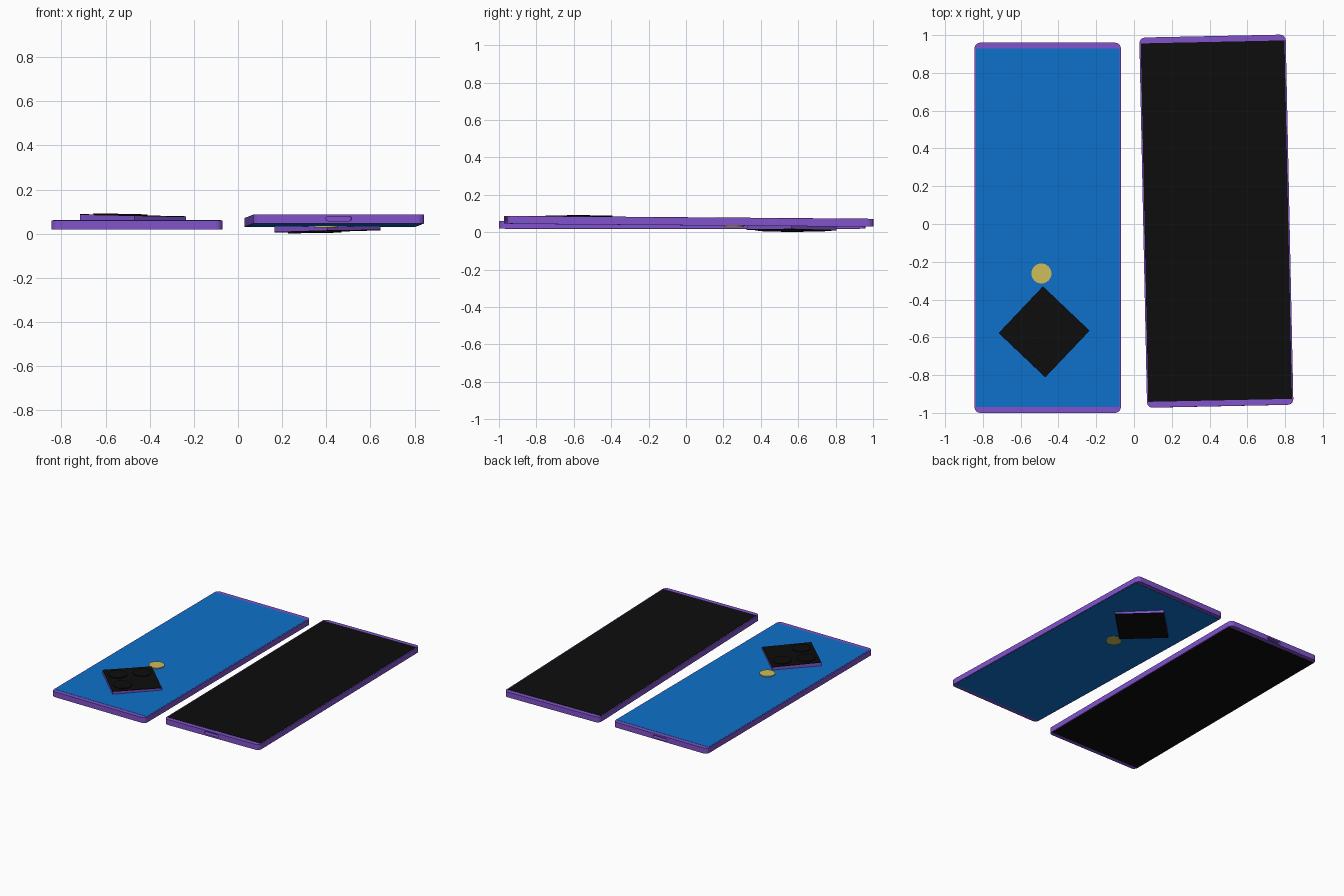
import bpy, bmesh, math
from mathutils import Matrix, Vector

if "Cube" in bpy.data.objects:
    bpy.data.objects.remove(bpy.data.objects["Cube"])


def mat(name, r, g, b):
    m = bpy.data.materials.new(name)
    m.diffuse_color = (r, g, b, 1)
    m.use_nodes = True
    m.node_tree.nodes["Principled BSDF"].inputs["Base Color"].default_value = m.diffuse_color
    return m


PURPLE = mat("purple", 0.22, 0.085, 0.60)
BLUE = mat("blue", 0.004, 0.165, 0.59)
BLACK = mat("black", 0.004, 0.004, 0.004)
YELLOW = mat("yellow", 0.62, 0.51, 0.10)

W, L, T = 0.775, 1.96, 0.04   # handset width, length, thickness


def finish(name, bm, material, matrix):
    me = bpy.data.meshes.new(name)
    bm.to_mesh(me)
    bm.free()
    me.materials.append(material)
    ob = bpy.data.objects.new(name, me)
    bpy.context.collection.objects.link(ob)
    ob.matrix_world = matrix
    return ob


def box(name, size, centre, material, matrix, bevel=0.0, axis=2):
    """Box whose edges along one axis may be rounded."""
    bm = bmesh.new()
    bmesh.ops.create_cube(bm, size=1)
    bmesh.ops.scale(bm, vec=size, verts=bm.verts)
    if bevel:
        edges = [e for e in bm.edges
                 if abs((e.verts[0].co - e.verts[1].co)[axis]) > 1e-5]
        bmesh.ops.bevel(bm, geom=edges, offset=bevel, segments=4,
                        profile=0.5, affect='EDGES')
    bmesh.ops.translate(bm, vec=centre, verts=bm.verts)
    return finish(name, bm, material, matrix)


def disc(name, radius, height, centre, material, matrix):
    bm = bmesh.new()
    bmesh.ops.create_cone(bm, cap_ends=True, segments=32, radius1=radius,
                          radius2=radius, depth=height)
    bmesh.ops.translate(bm, vec=centre, verts=bm.verts)
    return finish(name, bm, material, matrix)


def handset(prefix, m):
    """Back faces local +z, camera near -y, charging port on +y."""
    # Case with rounded corners
    body = box(prefix + "_case", (W, L, T), (0, 0, 0), PURPLE, m, 0.03)

    # Charging port recess
    port = box(prefix + "_port_cutter", (0.115, 0.06, 0.02), (0, L / 2, -0.002),
               PURPLE, m, 0.0095, axis=1)
    port.hide_render = True
    port.hide_viewport = True
    cut = body.modifiers.new("port", 'BOOLEAN')
    cut.object = port
    cut.solver = 'EXACT'

    # Back panel and screen
    panel = (W - 0.014, L - 0.062, 0.003)
    box(prefix + "_back_panel", panel, (0, 0, T / 2), BLUE, m)
    box(prefix + "_screen", panel, (0, 0, -T / 2), BLACK, m)

    # Flash
    disc(prefix + "_flash", 0.053, 0.009, (-0.033, -0.242, T / 2 + 0.0035), YELLOW, m)

    # Camera block, turned to a diamond and leaning slightly
    cam = (m @ Matrix.Translation((-0.019, -0.551, T / 2))
           @ Matrix.Rotation(math.radians(1.2), 4, 'Y')
           @ Matrix.Rotation(math.radians(46.5), 4, 'Z'))
    s = 0.34
    box(prefix + "_camera_block", (s, s, 0.034), (0, 0, 0.003), PURPLE, cam)
    box(prefix + "_camera_plate", (s, s, 0.004), (0, 0, 0.022), BLACK, cam)

    # Lenses
    for i, (x, y) in enumerate([(-1, -1), (-1, 1), (1, 1)]):
        disc(f"{prefix}_lens_{i + 1}", 0.062, 0.006, (x * 0.083, y * 0.083, 0.026),
             BLACK, cam)


# Left handset lies back side up
handset("left", Matrix.Translation((-0.457, -0.02, 0.04)))

# Right handset is flipped screen side up, turned and tilted a little
handset("right", Matrix.Translation((0.436, 0.015, 0.0585))
        @ Matrix.Rotation(math.radians(1.2), 4, 'Z')
        @ Matrix.Rotation(math.radians(180 - 0.46), 4, 'X'))
